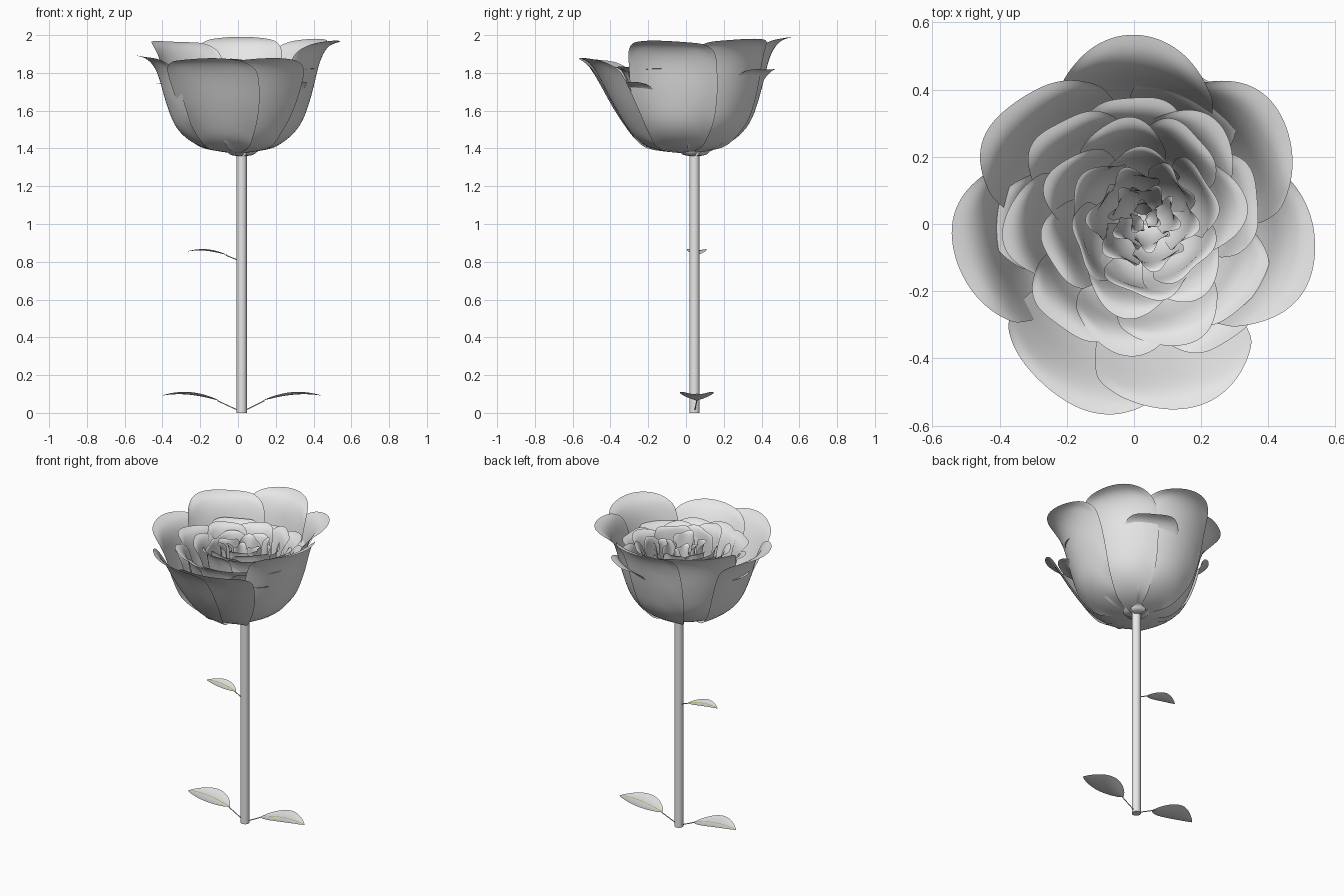
import bpy
import math
import random

random.seed(4)

if "Cube" in bpy.data.objects:
    bpy.data.objects.remove(bpy.data.objects["Cube"], do_unlink=True)


def make_material(name, colour):
    mat = bpy.data.materials.new(name)
    mat.use_nodes = True
    mat.diffuse_color = (*colour, 1)
    shader = next(n for n in mat.node_tree.nodes if n.type == "BSDF_PRINCIPLED")
    shader.inputs["Base Color"].default_value = (*colour, 1)
    return mat


GREY = make_material("pale grey", (0.8, 0.8, 0.8))
VEIN = make_material("olive yellow", (0.5, 0.48, 0.06))

STEM_X, STEM_Y = 0.02, 0.045


def grid_object(name, columns, rows, point, material, smooth_levels=0):
    """Sheet whose vertices come from point(u, v), u in -1..1 and v in 0..1."""
    verts = [point(2 * c / columns - 1, r / rows)
             for r in range(rows + 1) for c in range(columns + 1)]
    step = columns + 1
    faces = [(r * step + c, r * step + c + 1, (r + 1) * step + c + 1, (r + 1) * step + c)
             for r in range(rows) for c in range(columns)]
    mesh = bpy.data.meshes.new(name)
    mesh.from_pydata(verts, [], faces)
    mesh.materials.append(material)
    mesh.shade_smooth()
    obj = bpy.data.objects.new(name, mesh)
    bpy.context.collection.objects.link(obj)
    if smooth_levels:
        mod = obj.modifiers.new("soften", "SUBSURF")
        mod.levels = mod.render_levels = smooth_levels
    return obj


# Petal profiles: radius and height as fractions, from base to curled lip
CUP = [(0.05, 0), (0.4, 0.04), (0.62, 0.25), (0.72, 0.52), (0.78, 0.78), (0.86, 0.95), (1, 0.98)]
FLARED = [(0.05, 0), (0.4, 0.04), (0.56, 0.27), (0.69, 0.5), (0.81, 0.76), (0.91, 0.95), (1, 0.99)]
UPRIGHT = [(0.2, 0), (0.6, 0.1), (0.8, 0.35), (0.86, 0.6), (0.88, 0.82), (0.92, 0.97), (1, 0.99)]


def along(profile, v):
    x = min(max(v, 0), 1) * (len(profile) - 1)
    i = min(int(x), len(profile) - 2)
    k = x - i
    return [a + (b - a) * k for a, b in zip(profile[i], profile[i + 1])]


def petal(name, degrees, reach, top, half, profile, base, centre=(0, 0), ruffle=0.02, lean=0.03):
    phase = random.uniform(0, math.tau)

    def point(u, v):
        # Rounded outline, spiral overlap and a wavy lip
        r, h = along(profile, v * (1 - 0.22 * abs(u) ** 2.8))
        wave = ruffle * v ** 3 * math.sin(4 * u + phase)
        r = reach * r * (1 + lean * u + wave)
        z = base + (top - base) * h + 0.4 * wave * reach
        a = math.radians(degrees + half * u * (0.85 + 0.15 * math.sin(math.pi * v)))
        return (centre[0] + r * math.cos(a), centre[1] + r * math.sin(a), z)

    return grid_object(name, 8, 9, point, GREY, 2)


# Large outer petals: direction, reach, lip height, half width, profile
OUTER = [
    (88, 0.555, 2.0, 35, CUP), (36, 0.54, 1.99, 36, CUP), (-13, 0.545, 1.98, 38, CUP),
    (-74, 0.565, 1.88, 34, FLARED), (-110, 0.565, 1.88, 37, FLARED),
    (187, 0.54, 1.9, 38, CUP), (136, 0.515, 1.98, 38, CUP),
]
for i, (deg, reach, top, half, profile) in enumerate(OUTER):
    petal(f"outer_petal_{i + 1}", deg, reach, top, half, profile, 1.375)

# Short petals whose lips show through the outer wall
for i, (deg, reach, top) in enumerate([(-50, 0.455, 1.76), (65, 0.49, 1.83), (178, 0.425, 1.75)]):
    petal(f"tucked_petal_{i + 1}", deg, reach, top, 28, CUP, 1.4)

# Crumpled sepals under the bloom
for i in range(4):
    petal(f"sepal_{i + 1}", 90 * i - 30, 0.1, 1.39, 38, CUP, 1.36, (STEM_X, STEM_Y), 0.15)

# Middle petals
for i, deg in enumerate([-32, 12, 50, 88, 128, 180, 232, 265, 292]):
    reach = 0.42 if deg == -32 else 0.385
    petal(f"middle_petal_{i + 1}", deg, reach, 1.84 + random.uniform(-0.02, 0.02),
          34, CUP, 1.42, ruffle=0.03)

# Inner rings: name, count, reach, lip height, half width, centre, ruffle
RINGS = [
    ("inner_petal", 7, 0.3, 1.86, 36, (0.02, 0.02), 0.04),
    ("bud_petal", 6, 0.22, 1.85, 40, (0.03, 0.01), 0.06),
    ("heart_petal", 6, 0.155, 1.84, 38, (0.035, 0.015), 0.12),
    ("core_petal", 5, 0.095, 1.82, 42, (0.03, 0.02), 0.2),
    ("centre_petal", 3, 0.045, 1.77, 55, (0.03, 0.02), 0.25),
]
for k, (name, count, reach, top, half, centre, ruffle) in enumerate(RINGS):
    for i in range(count):
        petal(f"{name}_{i + 1}", 360 * i / count + 25 * k + random.uniform(-6, 6),
              reach * random.uniform(0.95, 1.05), top + random.uniform(-0.025, 0.02),
              half, UPRIGHT if k > 0 else CUP, 1.44, centre, ruffle, 0.06)

# Stem
bpy.ops.mesh.primitive_cylinder_add(vertices=24, radius=0.027, depth=1.4,
                                    location=(STEM_X, STEM_Y, 0.7))
stem = bpy.context.object
stem.name = "stem"
stem.data.materials.append(GREY)
bpy.ops.object.shade_smooth_by_angle()


def leaf(name, side, root_z, start, tip, start_z, width, rise):
    """Leaf blade, raised vein and thin stalk, on side -1 or +1 of the stem."""
    def height(t):
        return start_z + rise * math.sin(0.72 * math.pi * t)

    def blade(u, v):
        # Pointed outline with the edges curled up
        w = width * math.sin(math.pi * v ** 0.85) ** 0.85 if 0 < v < 1 else 0
        x = start + (tip - start) * v
        return (side * x, STEM_Y + 0.012 + u * w, height(v) + 0.16 * w * u * u)

    def vein(u, v):
        t = 0.03 + 0.92 * v
        return (side * (start + (tip - start) * t), STEM_Y + 0.012 + 0.003 * u, height(t) + 0.003)

    grid_object(name + "_blade", 6, 16, blade, GREY)
    grid_object(name + "_vein", 1, 14, vein, VEIN)

    curve = bpy.data.curves.new(name + "_stalk", "CURVE")
    curve.dimensions = "3D"
    curve.bevel_depth = 0.003
    curve.bevel_resolution = 1
    line = curve.splines.new("POLY")
    line.points.add(1)
    line.points[0].co = (STEM_X, STEM_Y, root_z, 1)
    line.points[1].co = (side * (start + 0.01), STEM_Y + 0.012, start_z, 1)
    curve.materials.append(GREY)
    bpy.context.collection.objects.link(bpy.data.objects.new(name + "_stalk", curve))


leaf("left_lower_leaf", 1, 0.005, 0.13, 0.445, 0.065, 0.09, 0.034)
leaf("right_lower_leaf", -1, 0.005, 0.1, 0.405, 0.065, 0.09, 0.034)
leaf("right_upper_leaf", -1, 0.8, 0.055, 0.27, 0.835, 0.053, 0.025)
